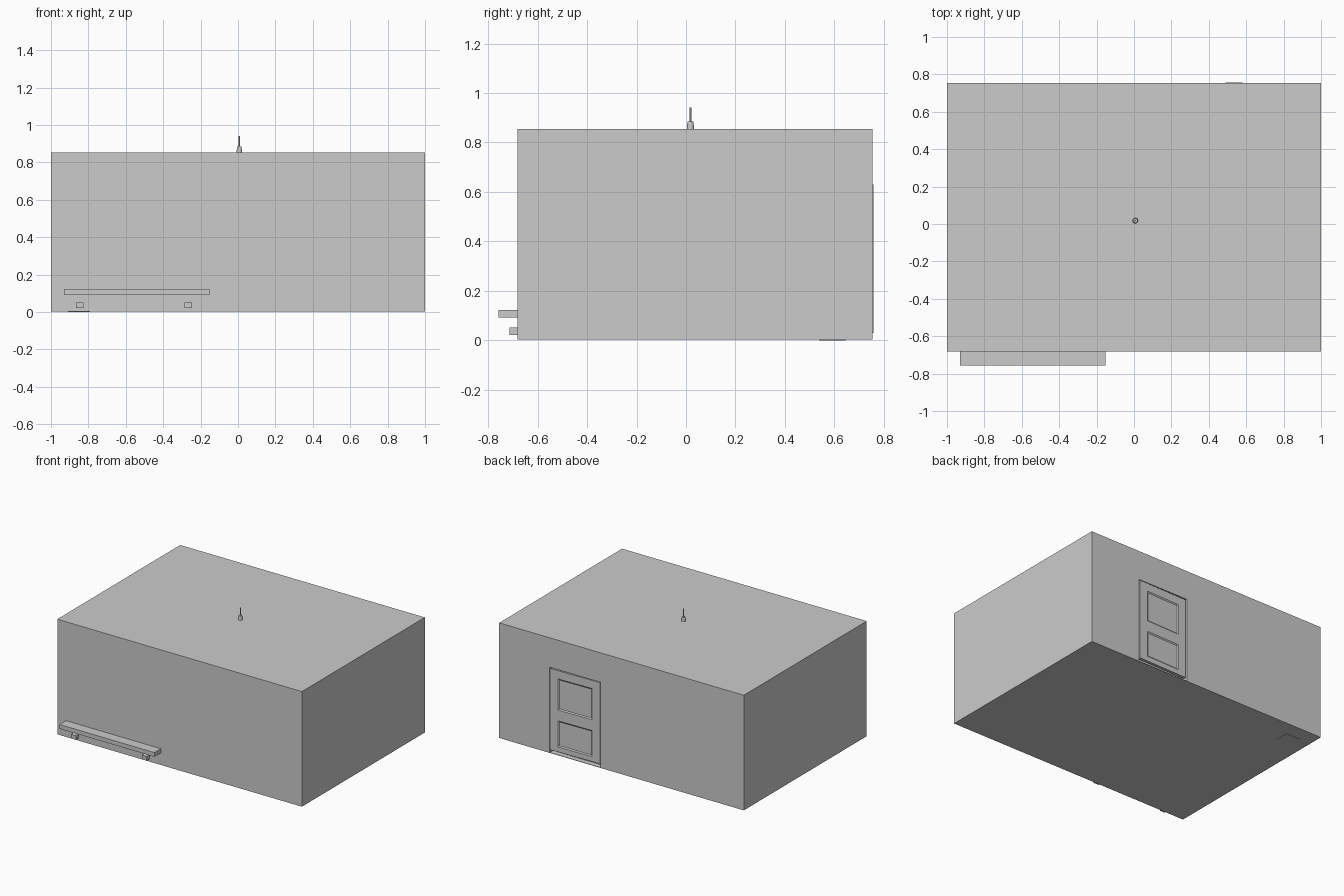
import bpy, bmesh
from mathutils import Vector

if "Cube" in bpy.data.objects:
    bpy.data.objects.remove(bpy.data.objects["Cube"])


def box(name, lo, hi):
    lo, hi = Vector(lo), Vector(hi)
    bm = bmesh.new()
    bmesh.ops.create_cube(bm, size=1)
    for v in bm.verts:
        v.co = Vector((v.co[i] * (hi[i] - lo[i]) + (hi[i] + lo[i]) / 2 for i in range(3)))
    return finish(name, bm)


def finish(name, bm):
    mesh = bpy.data.meshes.new(name)
    bm.to_mesh(mesh)
    bm.free()
    ob = bpy.data.objects.new(name, mesh)
    bpy.context.collection.objects.link(ob)
    return ob


def cone(name, x, y, z0, z1, r0, r1, sides=16):
    bpy.ops.mesh.primitive_cone_add(vertices=sides, radius1=r0, radius2=r1,
                                    depth=z1 - z0, location=(x, y, (z0 + z1) / 2))
    ob = bpy.context.object
    ob.name = name
    bpy.ops.object.shade_smooth_by_angle()
    return ob


# Room block with a shallow doorway cut in the back wall
room = box("room", (-1, -0.682, 0.003), (1, 0.753, 0.854))
cutter = box("doorway_cutter", (0.17, 0.715, 0.006), (0.587, 0.80, 0.636))
cutter.hide_render = True
mod = room.modifiers.new("doorway", 'BOOLEAN')
mod.object = cutter
mod.operation = 'DIFFERENCE'
mod.solver = 'EXACT'
bpy.context.view_layer.objects.active = room
bpy.ops.object.modifier_apply(modifier=mod.name)
bpy.data.objects.remove(cutter)

# Door leaf with two sunken, bevelled panels, standing slightly ajar
xs = (-0.202, -0.137, 0.137, 0.202)
zs = (0.03, 0.067, 0.26, 0.34, 0.57, 0.63)
bm = bmesh.new()
grid = [[bm.verts.new((x, 0, z)) for z in zs] for x in xs]
panels = []
for i in range(len(xs) - 1):
    for j in range(len(zs) - 1):
        f = bm.faces.new((grid[i][j], grid[i][j + 1], grid[i + 1][j + 1], grid[i + 1][j]))
        if i == 1 and j in (1, 3):
            panels.append(f)
bm.normal_update()
bmesh.ops.inset_individual(bm, faces=panels, thickness=0.012, depth=-0.006)
door = finish("door", bm)
door.location = (0.379, 0.753, 0)
door.rotation_euler.z = 0.02
leaf = door.modifiers.new("thickness", 'SOLIDIFY')
leaf.thickness = 0.02
leaf.offset = -1

# Shelf and its two supports on the front wall
box("shelf", (-0.93, -0.757, 0.092), (-0.153, -0.67, 0.123))
for side, x in (("left", -0.845), ("right", -0.267)):
    box(side + "_shelf_support", (x - 0.02, -0.714, 0.021), (x + 0.02, -0.67, 0.052))

# Ceiling fitting and rod on the roof
cone("roof_fitting", 0.007, 0.018, 0.85, 0.885, 0.015, 0.012)
cone("roof_rod", 0.007, 0.018, 0.88, 0.942, 0.004, 0.004, 10)

# Thin plate under the floor
box("floor_plate", (-0.91, 0.54, 0.0), (-0.79, 0.645, 0.005))
